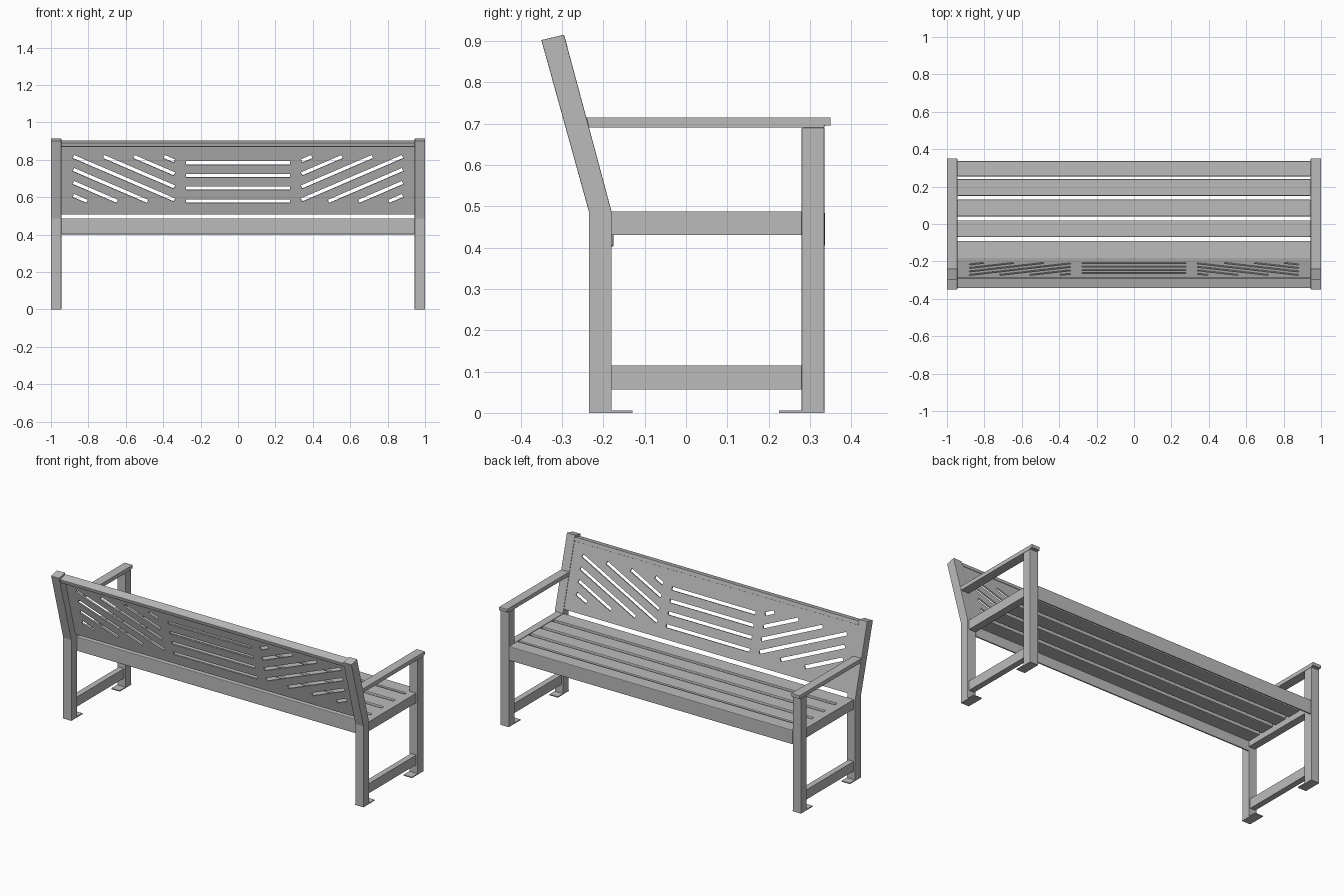
import bpy, bmesh, math
from mathutils import Vector, Matrix

if "Cube" in bpy.data.objects:
    bpy.data.objects.remove(bpy.data.objects["Cube"], do_unlink=True)

GREY = (0.5, 0.5, 0.5, 1)
steel = bpy.data.materials.new("grey_steel")
steel.use_nodes = True
steel.diffuse_color = GREY
steel.node_tree.nodes["Principled BSDF"].inputs["Base Color"].default_value = GREY

TILT = math.radians(15)
HINGE = Vector((0, -0.18, 0.487))          # where the back starts to lean
LEAN = Matrix.Translation(HINGE) @ Matrix.Rotation(TILT, 4, 'X')


def finish(name, bm, bevel=0, matrix=None):
    bmesh.ops.recalc_face_normals(bm, faces=bm.faces)
    mesh = bpy.data.meshes.new(name)
    bm.to_mesh(mesh)
    bm.free()
    mesh.materials.append(steel)
    obj = bpy.data.objects.new(name, mesh)
    bpy.context.collection.objects.link(obj)
    if matrix:
        obj.matrix_world = matrix
    if bevel:
        mod = obj.modifiers.new("soft_edges", 'BEVEL')
        mod.width, mod.segments = bevel, 2
    return obj


def extrude(name, outline, x0, x1, bevel=0):
    """Sweep a (y, z) outline along x."""
    bm = bmesh.new()
    face = bm.faces.new([bm.verts.new((x0, y, z)) for y, z in outline])
    moved = bmesh.ops.extrude_face_region(bm, geom=[face])["geom"]
    verts = [v for v in moved if isinstance(v, bmesh.types.BMVert)]
    bmesh.ops.translate(bm, verts=verts, vec=(x1 - x0, 0, 0))
    return finish(name, bm, bevel)


def add_box(bm, x, y, z, matrix=Matrix()):
    size = [b - a for a, b in (x, y, z)]
    mid = [(a + b) / 2 for a, b in (x, y, z)]
    bmesh.ops.create_cube(bm, size=1, matrix=matrix @ Matrix.Translation(mid)
                          @ Matrix.Diagonal((*size, 1)))


def box(name, x, y, z, bevel=0, matrix=None):
    bm = bmesh.new()
    add_box(bm, x, y, z)
    return finish(name, bm, bevel, matrix)


# End frames
IN, OUT = 0.945, 1.0
for side, s in (("left", 1), ("right", -1)):
    def span(a, b):
        return tuple(sorted((s * a, s * b)))
    full = span(IN, OUT)
    extrude(side + "_back_post", [(-0.235, 0), (-0.18, 0), (-0.18, 0.487),
            (-0.295, 0.915), (-0.35, 0.902), (-0.235, 0.487)], *full, 0.002)
    box(side + "_front_leg", full, (0.28, 0.335), (0, 0.69), 0.002)
    extrude(side + "_armrest", [(-0.235, 0.69), (0.335, 0.69), (0.335, 0.695),
            (0.35, 0.695), (0.35, 0.715), (-0.241, 0.715)], *full, 0.002)
    box(side + "_seat_rail", span(IN, 0.99), (-0.18, 0.28), (0.43, 0.487))
    box(side + "_lower_rail", span(0.955, 0.99), (-0.18, 0.28), (0.057, 0.115))
    box(side + "_back_foot_plate", full, (-0.235, -0.13), (0, 0.006))
    box(side + "_front_foot_plate", full, (0.225, 0.335), (0, 0.006))

# Seat slats, the outer two folded down into long aprons
for i in range(3):
    y = -0.07 + 0.11 * i
    box(f"seat_slat_{i + 1}", (-IN, IN), (y, y + 0.09), (0.462, 0.487), 0.006)
for name, edge, s in (("front", 0.336, -1), ("back", -0.185, 1)):
    inner = edge + s * (0.081 if s < 0 else 0.095)
    lip = edge + s * 0.01
    extrude(name + "_apron_slat", [(edge, 0.402), (edge, 0.487), (inner, 0.487),
            (inner, 0.462), (lip, 0.462), (lip, 0.402)], -IN, IN, 0.004)

# Back panel with slots, leaning with the posts
panel = box("back_panel", (-IN, IN), (-0.011, -0.003), (0.024, 0.425), 0, LEAN)
cutter_bm = bmesh.new()


def slot(x0, z0, x1, z1):
    """Slot between two points, given with upright heights."""
    a, b = [Vector((x, 0, (z - HINGE.z) / math.cos(TILT)))
            for x, z in ((x0, z0), (x1, z1))]
    d = b - a
    turn = Matrix.Translation((a + b) / 2) @ Matrix.Rotation(
        -math.atan2(d.z, d.x), 4, 'Y')
    half = d.length / 2
    add_box(cutter_bm, (-half, half), (-0.05, 0.05), (-0.01, 0.01), turn)


for z in (0.786, 0.718, 0.652, 0.582):
    slot(-0.278, z, 0.278, z)

X0, X1, LOW, HIGH, SLOPE = -0.88, -0.34, 0.58, 0.82, -0.43
for k in range(-3, 4):
    start = HIGH + 0.0695 * k              # height of the line at X0
    xa = max(X0, X0 + (HIGH - start) / SLOPE)
    xb = min(X1, X0 + (LOW - start) / SLOPE)
    za, zb = [start + SLOPE * (x - X0) for x in (xa, xb)]
    slot(xa, za, xb, zb)
    slot(-xb, zb, -xa, za)

cutter = finish("slot_cutter", cutter_bm, 0, LEAN)
cutter.hide_render = True
cut = panel.modifiers.new("slots", 'BOOLEAN')
cut.operation, cut.solver, cut.object = 'DIFFERENCE', 'EXACT', cutter
bpy.context.view_layer.update()
bpy.context.view_layer.objects.active = panel
bpy.ops.object.modifier_apply(modifier=cut.name)
bpy.data.objects.remove(cutter, do_unlink=True)

# Top rail of the back
box("back_top_rail", (-IN, IN), (-0.053, 0), (0.41, 0.433), 0.002, LEAN)
